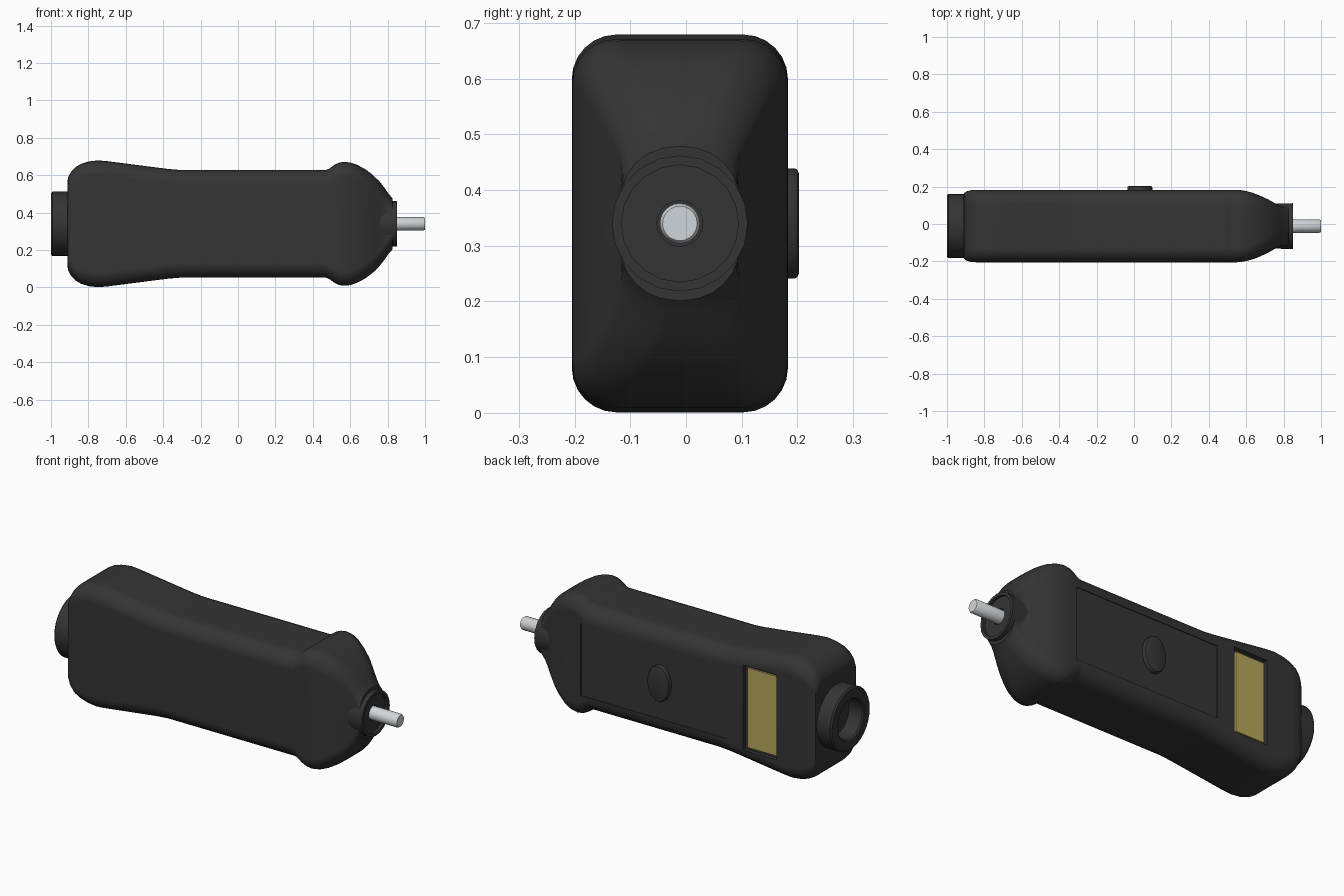
import bpy, bmesh, math

if "Cube" in bpy.data.objects:
    bpy.data.objects.remove(bpy.data.objects["Cube"])

CY, CZ = -0.011, 0.34   # long axis of the device


def material(name, rgb):
    m = bpy.data.materials.new(name)
    m.diffuse_color = (*rgb, 1)
    m.use_nodes = True
    m.node_tree.nodes["Principled BSDF"].inputs["Base Color"].default_value = m.diffuse_color
    return m


dark = material("dark_plastic", (0.035, 0.035, 0.035))
metal = material("metal", (0.65, 0.67, 0.69))
gold = material("gold_screen", (0.48, 0.39, 0.10))


def loft(name, rings, mat, closed=False):
    """Skin a list of equal-length point rings; cap the ends or close the loop."""
    bm = bmesh.new()
    vs = [[bm.verts.new(p) for p in ring] for ring in rings]
    n = len(vs[0])
    pairs = list(zip(vs, vs[1:])) + ([(vs[-1], vs[0])] if closed else [])
    for a, b in pairs:
        for i in range(n):
            j = (i + 1) % n
            bm.faces.new((a[i], a[j], b[j], b[i]))
    if not closed:
        bm.faces.new(vs[0])
        bm.faces.new(vs[-1])
    bmesh.ops.recalc_face_normals(bm, faces=bm.faces)
    me = bpy.data.meshes.new(name)
    bm.to_mesh(me)
    bm.free()
    me.materials.append(mat)
    ob = bpy.data.objects.new(name, me)
    bpy.context.collection.objects.link(ob)
    return ob


def activate(ob):
    bpy.ops.object.select_all(action='DESELECT')
    ob.select_set(True)
    bpy.context.view_layer.objects.active = ob


def smooth(ob, angle=32):
    activate(ob)
    bpy.ops.object.shade_smooth_by_angle(angle=math.radians(angle))


def lathe_x(name, profile, mat, n=32):
    """Turn (x, radius) points about the long axis."""
    rings = [[(x, CY + r * math.cos(2 * math.pi * i / n), CZ + r * math.sin(2 * math.pi * i / n))
              for i in range(n)] for x, r in profile]
    ob = loft(name, rings, mat)
    smooth(ob)
    return ob


def section(x, hw, hh, r, k=6):
    """Rounded rectangle across the long axis."""
    pts = []
    for q, (sy, sz) in enumerate([(1, 1), (-1, 1), (-1, -1), (1, -1)]):
        for i in range(k + 1):
            a = math.pi / 2 * (q + i / k)
            pts.append((x, CY + sy * (hw - r) + r * math.cos(a), CZ + sz * (hh - r) + r * math.sin(a)))
    return pts


def box(name, x0, x1, y0, y1, z0, z1, mat):
    return loft(name, [[(x0, y0, z0), (x1, y0, z0), (x1, y0, z1), (x0, y0, z1)],
                       [(x0, y1, z0), (x1, y1, z0), (x1, y1, z1), (x0, y1, z1)]], mat)


# Grip body: x, half width, half height, corner radius
W = 0.194
stations = [
    (-0.912, 0.168, 0.225, 0.06), (-0.908, 0.177, 0.250, 0.065), (-0.893, 0.186, 0.277, 0.07),
    (-0.870, 0.192, 0.302, 0.075), (-0.840, W, 0.320, 0.078), (-0.800, W, 0.333, 0.08),
    (-0.750, W, 0.339, 0.08), (-0.700, W, 0.335, 0.08), (-0.420, W, 0.299, 0.08),
    (-0.370, W, 0.293, 0.08), (-0.310, W, 0.288, 0.08), (0.470, W, 0.288, 0.08),
    (0.490, W, 0.296, 0.08), (0.515, W, 0.315, 0.08), (0.540, W, 0.327, 0.08),
    (0.565, 0.193, 0.331, 0.08), (0.600, 0.187, 0.328, 0.08), (0.640, 0.176, 0.314, 0.08),
    (0.680, 0.160, 0.292, 0.08), (0.720, 0.141, 0.262, 0.08), (0.755, 0.121, 0.228, 0.08),
    (0.785, 0.106, 0.190, 0.08), (0.805, 0.104, 0.160, 0.09), (0.825, 0.108, 0.138, 0.10),
]
body = loft("grip_body", [section(*s) for s in stations], dark)

# Recesses in the back face: control panel and screen window
FACE = CY + W
cuts = [box("panel_cutter", -0.37, 0.515, FACE - 0.005, 0.3, 0.14, 0.54, dark),
        box("window_cutter", -0.68, -0.475, FACE - 0.022, 0.3, 0.105, 0.575, dark)]
activate(body)
for c in cuts:
    m = body.modifiers.new(c.name, 'BOOLEAN')
    m.operation, m.solver, m.object = 'DIFFERENCE', 'EXACT', c
    bpy.ops.object.modifier_apply(modifier=m.name)
for c in cuts:
    bpy.data.objects.remove(c)
smooth(body)
wn = body.modifiers.new("weighted_normals", 'WEIGHTED_NORMAL')
wn.keep_sharp = True

# Screen at the bottom of the window
box("screen", -0.672, -0.495, FACE - 0.03, FACE - 0.012, 0.12, 0.56, gold)


# Oval push button
def oval(y, s, n=32):
    return [(0.031 + (0.067 - s) * math.cos(2 * math.pi * i / n), y,
             CZ + (0.099 - s) * math.sin(2 * math.pi * i / n)) for i in range(n)]


button = loft("button", [oval(FACE - 0.02, 0), oval(0.195, 0), oval(0.200, 0.003), oval(0.203, 0.010)], dark)
smooth(button)

# Rear socket with a blind hole
lathe_x("rear_socket", [(-0.88, 0.172), (-0.992, 0.172), (-1.0, 0.164), (-1.0, 0.115),
                        (-0.992, 0.108), (-0.90, 0.108)], dark)

# Nose collar with a shallow recess, and the metal tip
lathe_x("nose_collar", [(0.755, 0.121), (0.85, 0.122), (0.85, 0.105), (0.835, 0.105),
                        (0.835, 0.041), (0.825, 0.041)], dark, 20)
lathe_x("metal_tip", [(0.80, 0.036), (0.992, 0.036), (1.0, 0.031)], metal, 24)
